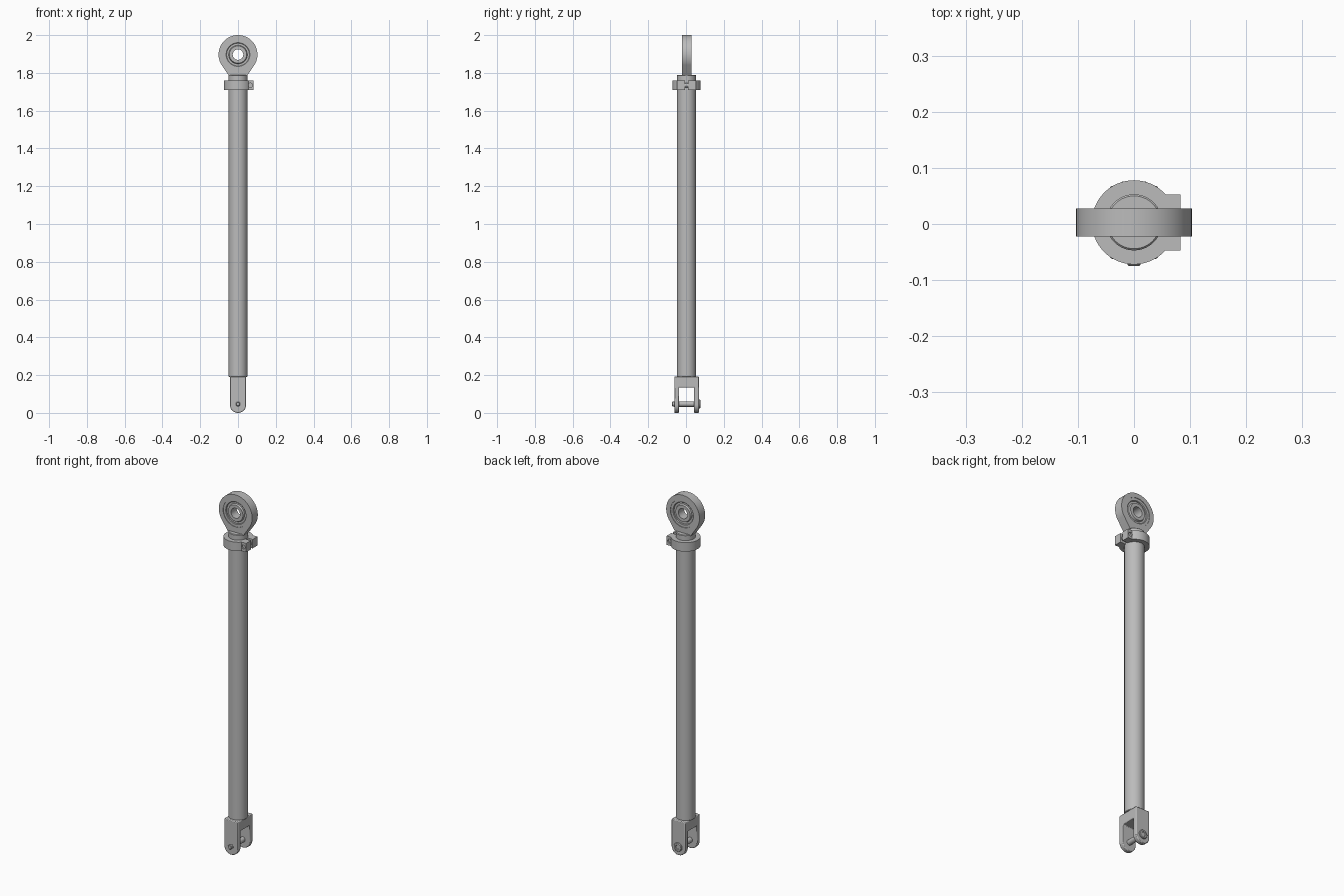
import bpy, bmesh, math
from mathutils import Matrix, Vector

old = bpy.data.objects.get("Cube")
if old:
    bpy.data.objects.remove(old)

AXIS_Y = 0.003
EYE_Z = 1.897
PIN_Z = 0.047

steel = bpy.data.materials.new("grey_steel")
steel.use_nodes = True
steel.diffuse_color = (0.5, 0.5, 0.5, 1)
steel.node_tree.nodes["Principled BSDF"].inputs["Base Color"].default_value = (0.5, 0.5, 0.5, 1)


def finish(name, bm, loc=(0, 0, 0)):
    bmesh.ops.recalc_face_normals(bm, faces=bm.faces)
    mesh = bpy.data.meshes.new(name)
    bm.to_mesh(mesh)
    bm.free()
    mesh.materials.append(steel)
    ob = bpy.data.objects.new(name, mesh)
    ob.location = loc
    bpy.context.collection.objects.link(ob)
    return ob


def smooth(ob):
    bpy.ops.object.select_all(action='DESELECT')
    ob.select_set(True)
    bpy.context.view_layer.objects.active = ob
    bpy.ops.object.shade_smooth_by_angle(angle=math.radians(30))


def lathe(name, profile, loc, along_y=False, closed=False, steps=64):
    """Spin (radius, height) points about z, or about y."""
    bm = bmesh.new()
    vs = [bm.verts.new((r, 0, h)) for r, h in profile]
    es = [bm.edges.new(p) for p in zip(vs, vs[1:])]
    if closed:
        es.append(bm.edges.new((vs[-1], vs[0])))
    bmesh.ops.spin(bm, geom=vs + es, axis=(0, 0, 1), cent=(0, 0, 0),
                   angle=2 * math.pi, steps=steps)
    bmesh.ops.remove_doubles(bm, verts=bm.verts, dist=1e-5)
    if along_y:
        bm.transform(Matrix.Rotation(-math.pi / 2, 4, 'X'))
    return finish(name, bm, loc)


def rod(name, r, h0, h1, loc, along_y=False, bevel=0.0, steps=48):
    prof = [(0, h0), (r - bevel, h0), (r, h0 + bevel),
            (r, h1 - bevel), (r - bevel, h1), (0, h1)]
    return lathe(name, prof, loc, along_y, steps=steps)


def prism(name, outline, y0, y1):
    """Extrude an (x, z) outline from y0 to y1."""
    bm = bmesh.new()
    face = bm.faces.new([bm.verts.new((x, y0, z)) for x, z in outline])
    ext = bmesh.ops.extrude_face_region(bm, geom=[face])
    moved = [v for v in ext["geom"] if isinstance(v, bmesh.types.BMVert)]
    bmesh.ops.translate(bm, verts=moved, vec=(0, y1 - y0, 0))
    return finish(name, bm)


def box(name, lo, hi):
    return prism(name, [(lo[0], lo[2]), (hi[0], lo[2]), (hi[0], hi[2]), (lo[0], hi[2])],
                 lo[1], hi[1])


def arc(r, cz, a0, a1, n=48):
    angles = [math.radians(a0 + (a1 - a0) * i / n) for i in range(n + 1)]
    return [(r * math.cos(a), cz + r * math.sin(a)) for a in angles]


def boolean(ob, other, op='DIFFERENCE'):
    """Apply a boolean and remove the helper."""
    other.hide_render = True
    mod = ob.modifiers.new("cut", 'BOOLEAN')
    mod.operation, mod.object, mod.solver = op, other, 'EXACT'
    bpy.ops.object.select_all(action='DESELECT')
    ob.select_set(True)
    bpy.context.view_layer.objects.active = ob
    bpy.ops.object.modifier_apply(modifier=mod.name)
    bpy.data.objects.remove(other)


centre = (0, AXIS_Y, 0)
eye = (0, AXIS_Y, EYE_Z)
pin = (0, AXIS_Y, PIN_Z)

# Main tube with a chamfered top
tube = rod("tube", 0.05, 0.19, 1.79, centre, bevel=0.003, steps=64)

# Rod end: round eye narrowing to a neck
outline = arc(0.103, EYE_Z, -32, 212, 72) + [(-0.048, 1.785), (0.048, 1.785)]
eye_body = prism("rod_end_eye", outline, AXIS_Y - 0.025, AXIS_Y + 0.025)
boolean(eye_body, rod("eye_cutter", 0.077, -0.1, 0.1, eye, True, steps=64))

# Bearing race with a recessed groove on both faces
race = lathe("bearing_race", [(0.078, -0.022), (0.063, -0.022), (0.06, -0.019),
                              (0.06, 0.019), (0.063, 0.022), (0.078, 0.022)],
             eye, True, closed=True)
seal = lathe("bearing_liner", [(0.061, -0.016), (0.045, -0.016),
                               (0.045, 0.016), (0.061, 0.016)], eye, True, closed=True)

# Swivel ball with a through bore
R, bore = 0.052, 0.028
edge = math.acos(0.036 / R)
ball_profile = [(R * math.cos(a), R * math.sin(a))
                for a in [edge * (i / 8 - 1) for i in range(17)]]
half = R * math.sin(edge)
half = min(half, 0.025)
ball_profile = [(r, max(-half, min(half, h))) for r, h in ball_profile]
ball = lathe("swivel_ball", ball_profile + [(bore, half), (bore, -half)],
             eye, True, closed=True)

# Split clamp collar with two screw lugs
clamp = rod("clamp_collar", 0.075, 1.71, 1.76, centre, steps=64)
boolean(clamp, box("lugs", (0.02, AXIS_Y - 0.05, 1.71), (0.083, AXIS_Y + 0.05, 1.76)), 'UNION')
boolean(clamp, rod("collar_bore", 0.0495, 1.6, 1.9, centre, steps=64))
boolean(clamp, box("split", (0.03, AXIS_Y - 0.008, 1.6), (0.2, AXIS_Y + 0.008, 1.9)))
boolean(clamp, rod("screw_hole", 0.011, -0.2, 0.2, (0.066, 0, 1.735), True, steps=24))
screw = rod("clamp_screw", 0.0112, -0.042, 0.042, (0.066, AXIS_Y, 1.735), True, steps=24)

# Clevis fork with rounded ends
outline = arc(0.043, 0.043, 180, 360) + [(0.043, 0.193), (-0.043, 0.193)]
fork = prism("clevis_fork", outline, AXIS_Y - 0.065, AXIS_Y + 0.065)
boolean(fork, box("fork_slot", (-0.1, AXIS_Y - 0.04, -0.1), (0.1, AXIS_Y + 0.04, 0.135)))
bev = fork.modifiers.new("soft_edges", 'BEVEL')
bev.width, bev.segments, bev.limit_method = 0.004, 2, 'ANGLE'

# Clevis pin with a small tip in front and a wider head behind
pin_shaft = rod("clevis_pin", 0.0145, -0.066, 0.066, pin, True, steps=32)
pin_tip = rod("clevis_pin_tip", 0.012, -0.078, -0.06, pin, True, 0.003, 32)
pin_head = lathe("clevis_pin_head", [(0, 0.064), (0.024, 0.064), (0.024, 0.07), (0.021, 0.073),
                                     (0.013, 0.073), (0.011, 0.069), (0, 0.069)], pin, True)

for ob in (tube, eye_body, race, seal, ball, clamp, screw, fork,
           pin_shaft, pin_tip, pin_head):
    smooth(ob)
